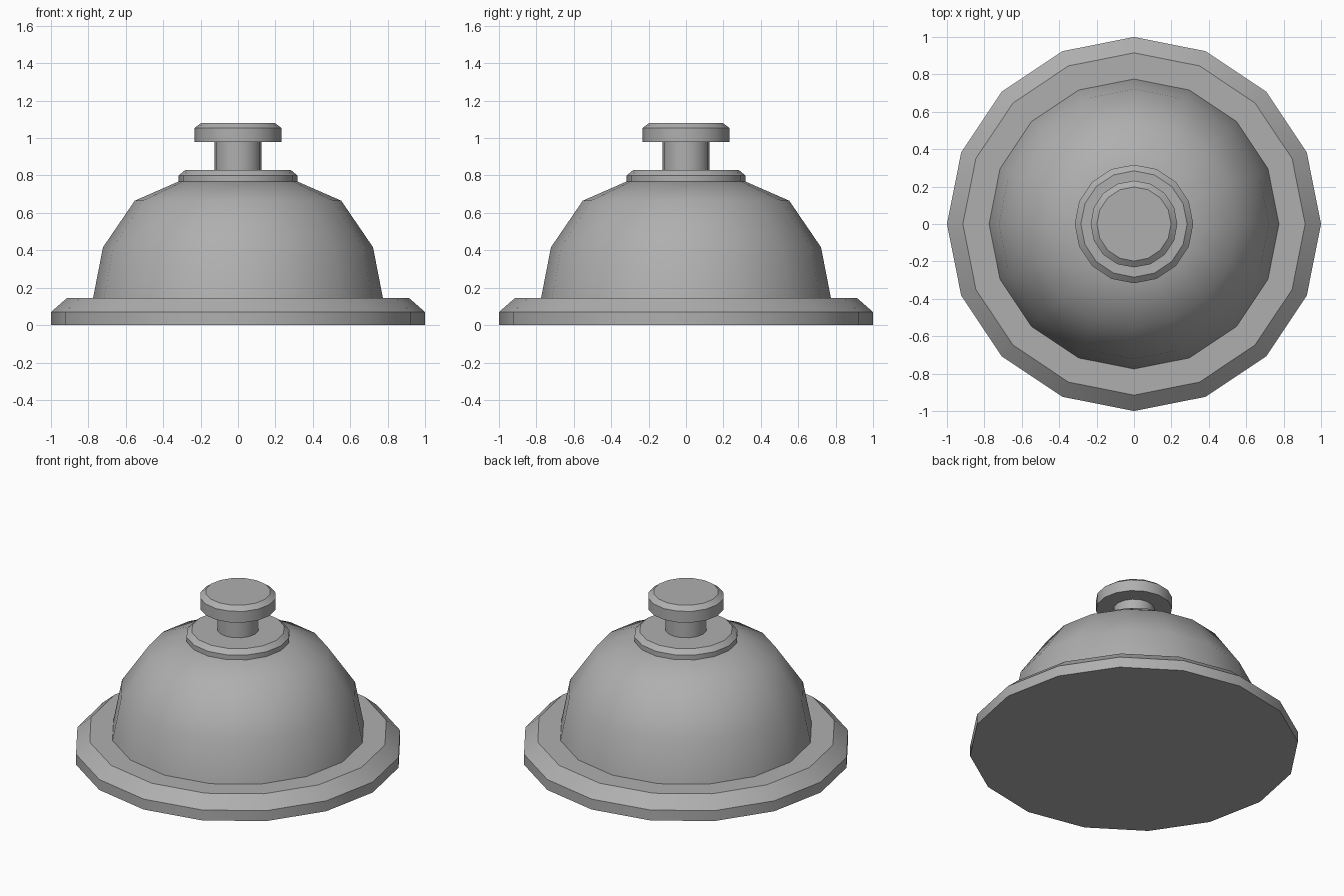
import bpy, bmesh, math

if "Cube" in bpy.data.objects:
    bpy.data.objects.remove(bpy.data.objects["Cube"])

SIDES = 16

# Dark grey metal
metal = bpy.data.materials.new("grey_metal")
metal.diffuse_color = (0.43, 0.43, 0.43, 1)
metal.use_nodes = True
metal.node_tree.nodes["Principled BSDF"].inputs["Base Color"].default_value = metal.diffuse_color


def lathe(name, profile, smooth_angle=30):
    """Spin an (r, z) profile round the z axis and close both ends with n-gon caps."""
    bm = bmesh.new()
    rings = []
    for r, z in profile:
        rings.append([bm.verts.new((r * math.cos(2 * math.pi * i / SIDES),
                                    r * math.sin(2 * math.pi * i / SIDES), z))
                      for i in range(SIDES)])
    for low, high in zip(rings, rings[1:]):
        for i in range(SIDES):
            j = (i + 1) % SIDES
            bm.faces.new((low[i], low[j], high[j], high[i]))
    bm.faces.new(rings[0][::-1])
    bm.faces.new(rings[-1])
    bmesh.ops.recalc_face_normals(bm, faces=bm.faces)
    mesh = bpy.data.meshes.new(name)
    bm.to_mesh(mesh)
    bm.free()
    mesh.materials.append(metal)
    obj = bpy.data.objects.new(name, mesh)
    bpy.context.collection.objects.link(obj)
    bpy.ops.object.select_all(action='DESELECT')
    obj.select_set(True)
    bpy.context.view_layer.objects.active = obj
    bpy.ops.object.shade_smooth_by_angle(angle=math.radians(smooth_angle))
    return obj


# Wide base plate with a chamfered rim
lathe("base", [(1, 0), (1, 0.07), (0.915, 0.144)])

# Rounded bell dome
lathe("dome", [(0.775, 0.144), (0.722, 0.416), (0.552, 0.665), (0.317, 0.768)], 38)

# Collar on top of the dome
lathe("collar", [(0.317, 0.768), (0.317, 0.80), (0.284, 0.828)])

# Plunger stem
lathe("stem", [(0.126, 0.828), (0.126, 0.979)])

# Push button
lathe("button", [(0.232, 0.979), (0.232, 1.054), (0.198, 1.08)])
